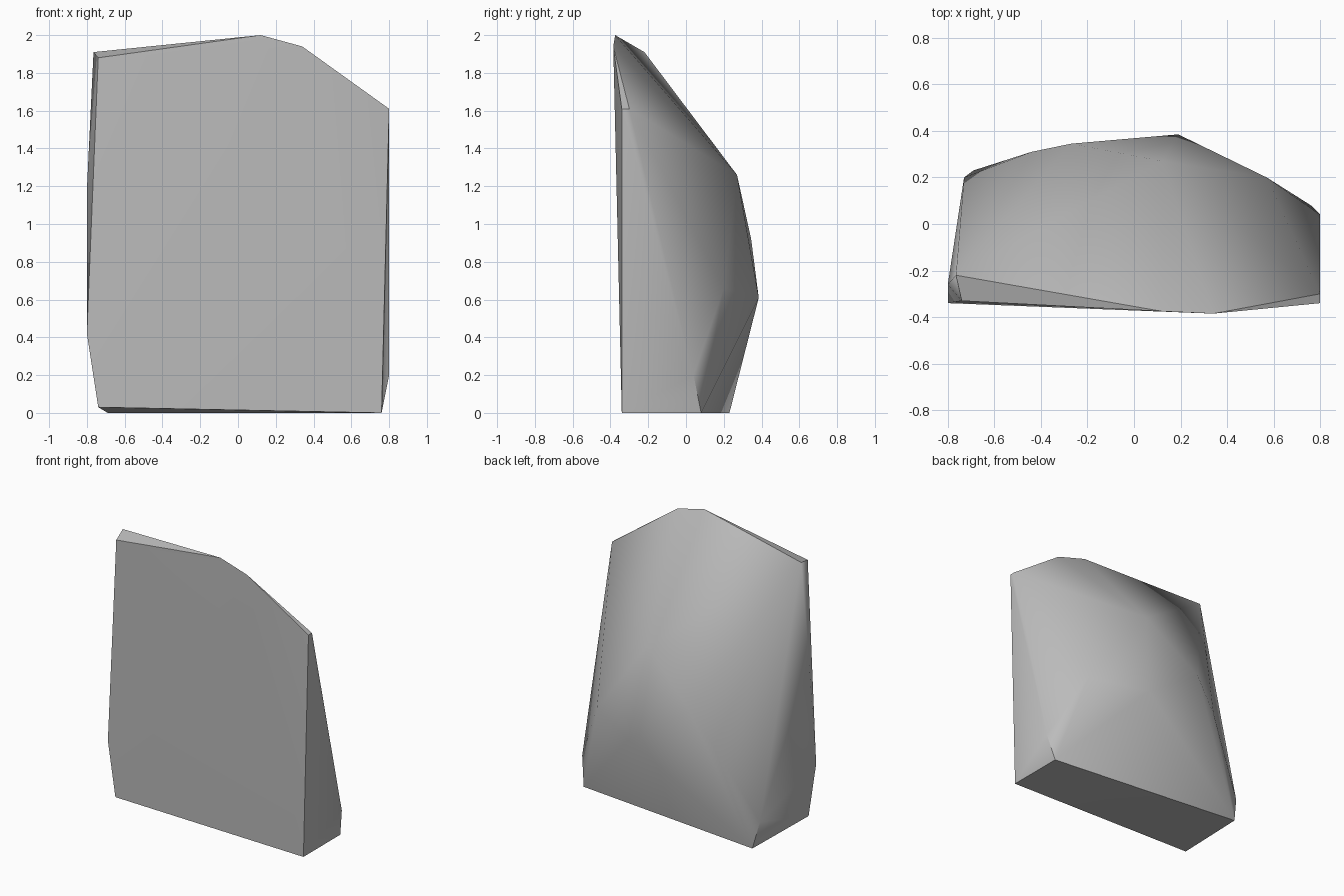
import bpy
import bmesh
import math

cube = bpy.data.objects.get("Cube")
if cube:
    bpy.data.objects.remove(cube, do_unlink=True)

# Plain grey stone
stone = bpy.data.materials.new("grey stone")
stone.use_nodes = True
grey = (0.5, 0.5, 0.5, 1)
stone.diffuse_color = grey
stone.node_tree.nodes["Principled BSDF"].inputs["Base Color"].default_value = grey

# Rim of the flat front face
front = [(-.74, -.33, 1.88), (.12, -.375, 2), (.34, -.385, 1.94), (.8, -.34, 1.61),
         (.76, -.34, 0), (-.74, -.34, .03), (-.8, -.34, .42)]
# Chamfered corners of both sides
sides = [(.8, -.3, 1.61), (.8, .04, .2), (.76, .08, 0),
         (-.765, -.22, 1.91), (-.8, -.26, 1.18), (-.73, .2, .19), (-.69, .23, 0)]
# Bulging back
back = [(.12, .27, 1.26), (.19, .385, .61), (.57, .2, .66),
        (-.27, .345, .92), (-.44, .31, .7)]

# Wrap the corners in a faceted hull
bm = bmesh.new()
for corner in front + sides + back:
    bm.verts.new(corner)
bmesh.ops.convex_hull(bm, input=bm.verts[:])
bmesh.ops.delete(bm, geom=[v for v in bm.verts if not v.link_faces], context='VERTS')
bmesh.ops.dissolve_limit(bm, angle_limit=math.radians(1), verts=bm.verts[:], edges=bm.edges[:])
bmesh.ops.recalc_face_normals(bm, faces=bm.faces[:])
mesh = bpy.data.meshes.new("boulder")
bm.to_mesh(mesh)
bm.free()

boulder = bpy.data.objects.new("boulder", mesh)
mesh.materials.append(stone)
bpy.context.collection.objects.link(boulder)
bpy.ops.object.select_all(action='DESELECT')
boulder.select_set(True)
bpy.context.view_layer.objects.active = boulder

# Soft back, crisp rim
bpy.ops.object.shade_smooth_by_angle(angle=math.radians(42))
